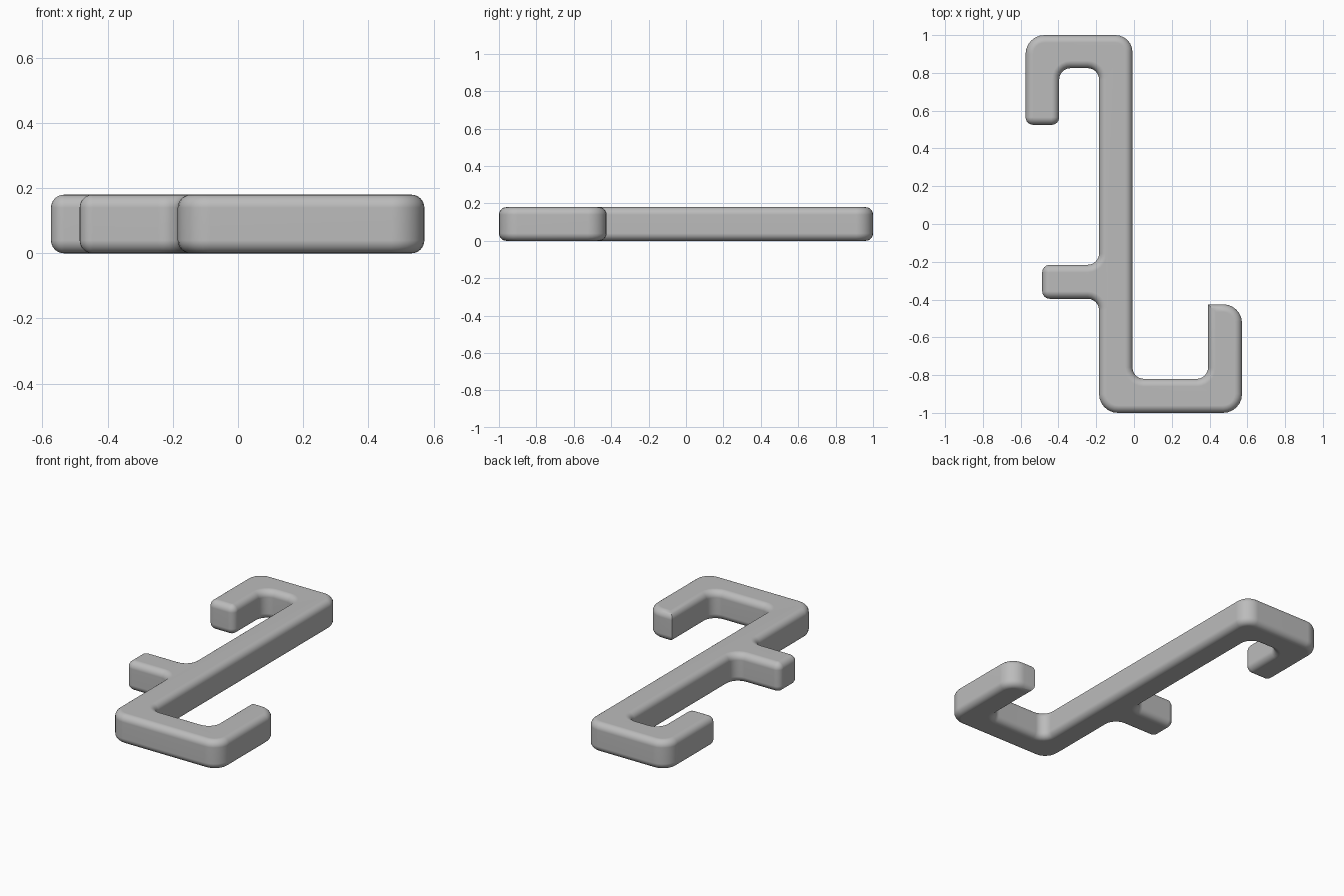
import bpy, bmesh
from math import sin, cos, pi
from mathutils import Vector

cube = bpy.data.objects.get("Cube")
if cube:
    bpy.data.objects.remove(cube, do_unlink=True)

HEIGHT, RIM, STEPS = 0.18, 0.04, 6
BIG, INNER, TIP = 0.1, 0.06, 0.04

# Outline corners, counterclockwise: x, y, fillet radius
CORNERS = [
    (-0.185, -1, BIG), (0.572, -1, BIG), (0.572, -0.425, BIG), (0.392, -0.425, 0),
    (0.392, -0.82, INNER), (-0.008, -0.82, INNER), (-0.008, 1, 0.09), (-0.574, 1, BIG),
    (-0.574, 0.525, TIP), (-0.396, 0.525, TIP), (-0.396, 0.825, INNER),
    (-0.185, 0.825, INNER), (-0.185, -0.216, INNER), (-0.486, -0.216, TIP),
    (-0.486, -0.396, TIP), (-0.185, -0.396, INNER),
]


def outline(inset):
    """Filleted outline moved inwards, always with the same point count."""
    points = []
    for i, (x, y, radius) in enumerate(CORNERS):
        here = Vector((x, y))
        a = (here - Vector(CORNERS[i - 1][:2])).normalized()
        b = (Vector(CORNERS[(i + 1) % len(CORNERS)][:2]) - here).normalized()
        convex = a.cross(b) > 0
        corner = here + inset * (a.orthogonal() + b.orthogonal())
        if radius == 0:
            points.append(corner)
            continue
        r = max(radius - inset if convex else radius + inset, 0.002)
        centre = corner + (b - a) * r
        for k in range(STEPS + 1):
            t = k / STEPS * pi / 2
            points.append(centre + r * (a * sin(t) - b * cos(t)))
    return points


# Rounded rim levels: inset and height, bottom to top
quarter = [(RIM * (1 - sin(k / STEPS * pi / 2)), RIM * (1 - cos(k / STEPS * pi / 2)))
           for k in range(STEPS + 1)]
levels = quarter + [(d, HEIGHT - z) for d, z in reversed(quarter)]

# Hook body
bm = bmesh.new()
rings = [[bm.verts.new((p.x, p.y, z)) for p in outline(d)] for d, z in levels]
for low, high in zip(rings, rings[1:]):
    for i in range(len(low)):
        j = (i + 1) % len(low)
        bm.faces.new((low[i], low[j], high[j], high[i]))
bm.faces.new(rings[-1])
bm.faces.new(rings[0][::-1])
bmesh.ops.recalc_face_normals(bm, faces=bm.faces)
mesh = bpy.data.meshes.new("hook_body")
bm.to_mesh(mesh)
bm.free()
hook = bpy.data.objects.new("hook_body", mesh)
bpy.context.collection.objects.link(hook)

# Plain grey
grey = bpy.data.materials.new("plain_grey")
grey.use_nodes = True
colour = (0.5, 0.5, 0.5, 1)
grey.diffuse_color = colour
grey.node_tree.nodes["Principled BSDF"].inputs["Base Color"].default_value = colour
mesh.materials.append(grey)

# Smooth shading with flat caps
bpy.ops.object.select_all(action='DESELECT')
hook.select_set(True)
bpy.context.view_layer.objects.active = hook
bpy.ops.object.shade_smooth_by_angle(angle=pi / 5)
weighted = hook.modifiers.new("flat_caps", 'WEIGHTED_NORMAL')
weighted.keep_sharp = True
